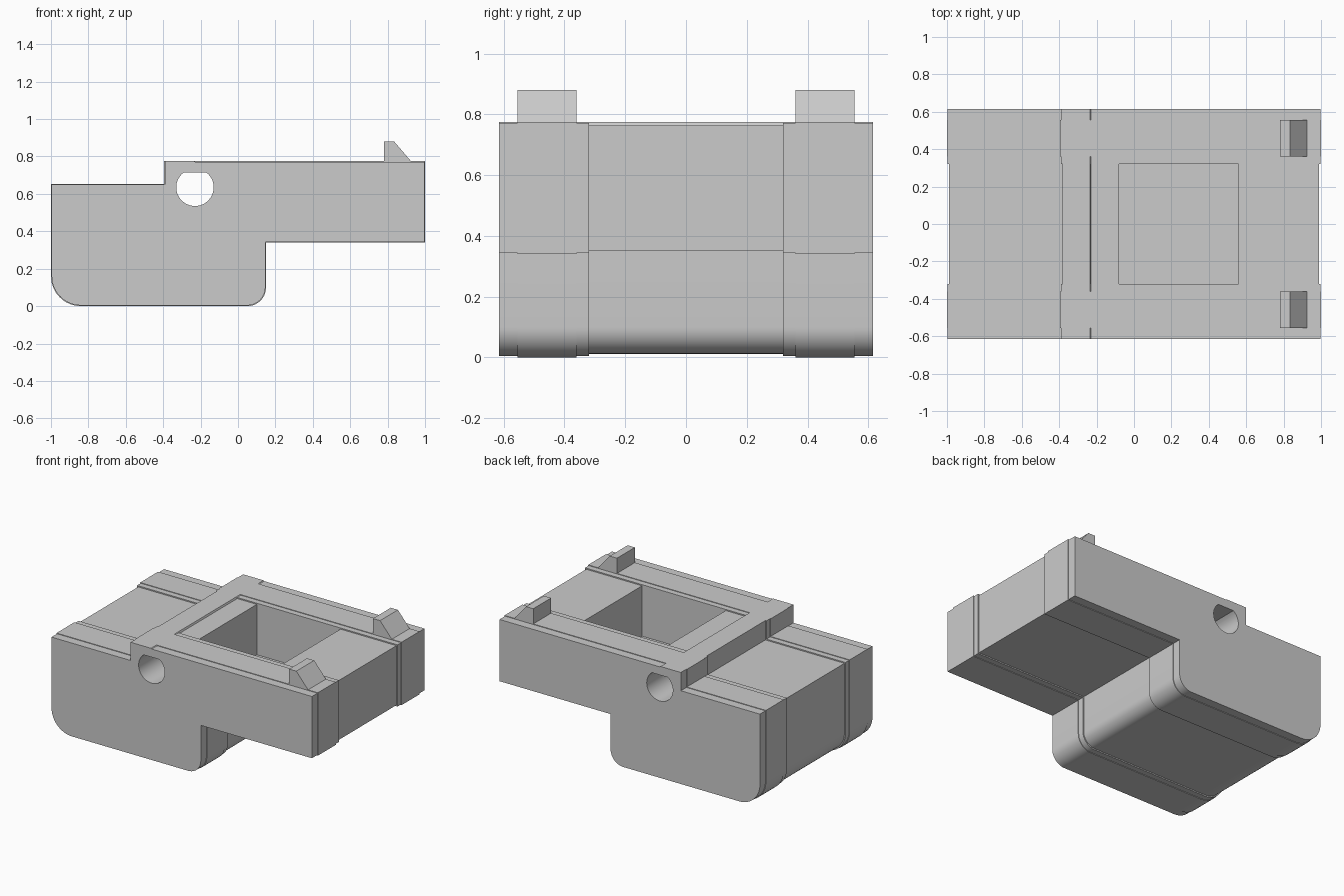
import bpy
import bmesh
from math import cos, sin, radians

cube = bpy.data.objects.get("Cube")
if cube:
    bpy.data.objects.remove(cube, do_unlink=True)

gray = bpy.data.materials.new("plain gray")
gray.use_nodes = True
gray.diffuse_color = (0.6, 0.6, 0.6, 1)
gray.node_tree.nodes["Principled BSDF"].inputs["Base Color"].default_value = (0.6, 0.6, 0.6, 1)


def arc(cx, cz, r, start, end, steps):
    angles = [radians(start + (end - start) * i / steps) for i in range(steps + 1)]
    return [(cx + r * cos(a), cz + r * sin(a)) for a in angles]


def extrude(name, profile, y0, y1):
    """Solid made by sweeping an x-z profile from y0 to y1."""
    bm = bmesh.new()
    face = bm.faces.new([bm.verts.new((x, y0, z)) for x, z in profile])
    swept = bmesh.ops.extrude_face_region(bm, geom=[face])["geom"]
    moved = [v for v in swept if isinstance(v, bmesh.types.BMVert)]
    bmesh.ops.translate(bm, verts=moved, vec=(0, y1 - y0, 0))
    bmesh.ops.recalc_face_normals(bm, faces=bm.faces)
    mesh = bpy.data.meshes.new(name)
    bm.to_mesh(mesh)
    bm.free()
    mesh.materials.append(gray)
    obj = bpy.data.objects.new(name, mesh)
    bpy.context.collection.objects.link(obj)
    return obj


def activate(obj):
    bpy.ops.object.select_all(action="DESELECT")
    obj.select_set(True)
    bpy.context.view_layer.objects.active = obj


def cut(obj, cutter):
    activate(obj)
    mod = obj.modifiers.new("cut", "BOOLEAN")
    mod.operation = "DIFFERENCE"
    mod.solver = "EXACT"
    mod.object = cutter
    bpy.ops.object.modifier_apply(modifier=mod.name)


def body_profile(d):
    """Stepped outline, drawn in by d all round except on the top bar."""
    pts = arc(-0.84, 0.16, 0.16 - d, 180, 270, 12)
    pts += arc(0.05, 0.1, 0.1 - d, 270, 360, 12)
    pts += [(0.15 - d, 0.34 + d), (1 - d, 0.34 + d), (1 - d, 0.775 - d)]
    if d:
        pts += [(-0.23, 0.775 - d), (-0.235, 0.775)]
    pts += [(-0.395 + d, 0.775), (-0.395 + d, 0.653 - d), (-1 + d, 0.653 - d)]
    return pts


# Cutters: flat-topped cross bore and rectangular pocket
bore = extrude("bore_cutter", arc(-0.23, 0.635, 0.1, 127, 413, 36), -1, 1)
pocket = extrude("pocket_cutter",
                 [(-0.08, 0.415), (0.56, 0.415), (0.56, 1), (-0.08, 1)], -0.4, 0.4)

# Body slabs, slightly stepped against one another
middle = extrude("middle_body", body_profile(0.012), -0.32, 0.32)
cut(middle, pocket)
slabs = [middle]
for side, s in (("left", 1), ("right", -1)):
    tag = "back" if s > 0 else "front"
    for part, y0, y1, inset in (("inner_rib", 0.32, 0.36, 0.004),
                                ("raised_band", 0.36, 0.555, 0),
                                ("outer_cheek", 0.555, 0.615, 0.004)):
        slabs.append(extrude(f"{tag}_{part}", body_profile(inset), s * y0, s * y1))
    # Wedge catch on top of each band
    extrude(f"{tag}_catch",
            [(0.78, 0.77), (0.929, 0.77), (0.835, 0.88), (0.78, 0.88)],
            s * 0.36, s * 0.555)

for slab in slabs:
    cut(slab, bore)
    activate(slab)
    bpy.ops.object.shade_smooth_by_angle(angle=radians(30))

for cutter in (bore, pocket):
    bpy.data.objects.remove(cutter, do_unlink=True)
